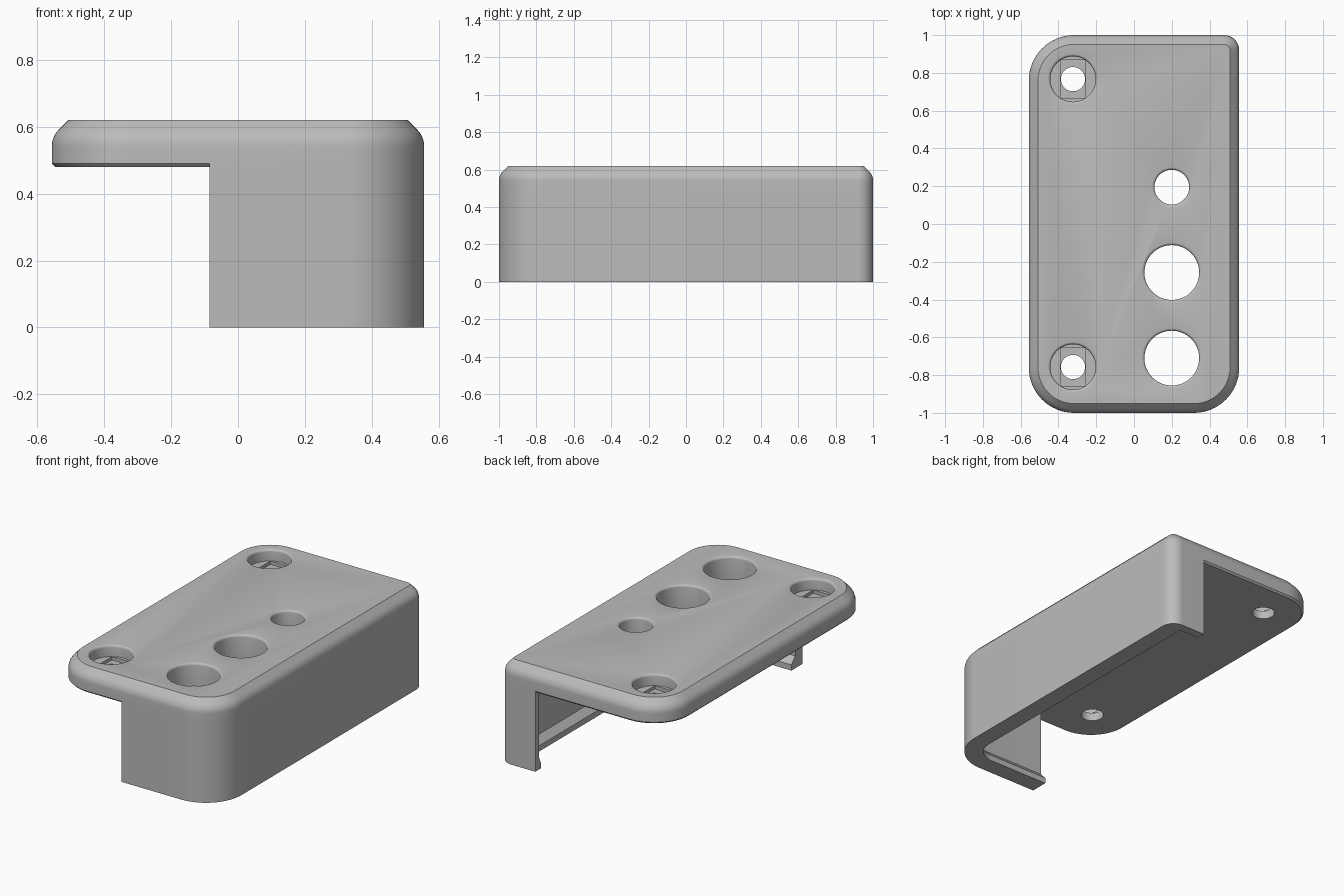
import bpy
import bmesh
from math import sin, cos, pi, radians

cube = bpy.data.objects.get("Cube")
if cube:
    bpy.data.objects.remove(cube)

HALF_X, TOP, UNDER = 0.557, 0.62, 0.48
BIG, SMALL = 0.24, 0.08

grey = bpy.data.materials.new("plain grey")
grey.use_nodes = True
colour = (0.5, 0.5, 0.5, 1)
grey.diffuse_color = colour
grey.node_tree.nodes["Principled BSDF"].inputs["Base Color"].default_value = colour


def finish(name, bm):
    bmesh.ops.recalc_face_normals(bm, faces=bm.faces)
    mesh = bpy.data.meshes.new(name)
    bm.to_mesh(mesh)
    bm.free()
    mesh.materials.append(grey)
    obj = bpy.data.objects.new(name, mesh)
    bpy.context.collection.objects.link(obj)
    return obj


def corner(x, y, r, start, steps=16):
    """Quarter arc of a corner, counter-clockwise from the start angle."""
    return [(x + r * cos(start + pi / 2 * i / steps),
             y + r * sin(start + pi / 2 * i / steps)) for i in range(steps + 1)]


def right_corners(d, back=1.0):
    """Front right and back right corners of the outline inset by d."""
    rb, rs = max(BIG - d, 0.01), max(SMALL - d, 0.01)
    x = HALF_X - d
    return (corner(x - rb, -1 + d + rb, rb, -pi / 2)
            + corner(x - rs, 1 - d * back - rs, rs, 0))


def outline(d):
    r, x, y = BIG - d, -HALF_X + d, 1 - d
    return (right_corners(d) + corner(x + r, y - r, r, pi / 2)
            + corner(x + r, -y + r, r, pi))


def loft(name, rings, closed_path):
    """Skin rings of points; a closed path is capped top and bottom,
    an open path has a closed section and capped ends."""
    bm = bmesh.new()
    rows = [[bm.verts.new(p) for p in ring] for ring in rings]
    n, m = len(rows), len(rows[0])
    for i in range(n - 1 if closed_path else n):
        a, b = rows[i], rows[(i + 1) % n]
        for j in range(m if closed_path else m - 1):
            k = (j + 1) % m
            bm.faces.new((a[j], a[k], b[k], b[j]))
    if closed_path:
        bm.faces.new(rows[0])
        bm.faces.new(rows[-1])
    else:
        bm.faces.new([r[0] for r in rows])
        bm.faces.new([r[-1] for r in rows])
    return finish(name, bm)


def lathe(name, x, y, profile, steps=64):
    rings = [[(x + r * cos(2 * pi * i / steps), y + r * sin(2 * pi * i / steps), z)
              for i in range(steps)] for r, z in profile]
    return loft(name, rings, True)


def cut(target, cutter):
    cutter.hide_render = True
    mod = target.modifiers.new("cut", "BOOLEAN")
    mod.operation, mod.solver, mod.object = "DIFFERENCE", "EXACT", cutter
    bpy.context.view_layer.objects.active = target
    bpy.ops.object.modifier_apply(modifier=mod.name)
    bpy.data.objects.remove(cutter)


# Top plate: small chamfer below, rounded shoulder ending in a slope above
R = 0.07
edge = [(0.01, UNDER), (0, UNDER + 0.01)]
edge += [(R * (1 - cos(a)), TOP - 0.078 + R * sin(a))
         for a in (radians(45) * i / 6 for i in range(7))]
edge.append((0.049, TOP))
plate = loft("top_plate", [[(x, y, z) for x, y in outline(d)] for d, z in edge], True)


def rim(r, bottom):
    """Hole profile with a softened upper rim."""
    soft = [(r + 0.014 * (1 - sin(a)), TOP - 0.014 * (1 - cos(a)))
            for a in (pi / 2 * i / 4 for i in range(5))]
    return [(r + 0.014, TOP + 0.05)] + soft + [(r, bottom)]


# Openings for controls
for y, r in ((0.195, 0.092), (-0.257, 0.145), (-0.71, 0.145)):
    cut(plate, lathe("opening_cutter", 0.2, y, rim(r, 0.3)))

# Recessed screw holes, each with a shallow slot across its floor
for y in (0.767, -0.757):
    cut(plate, lathe("recess_cutter", -0.323, y, rim(0.12, 0.55)))
    slot = [[(-0.323 + sx * 0.066, y + sy * 0.1, z)
             for sx, sy in ((-1, -1), (1, -1), (1, 1), (-1, 1))] for z in (0.53, 0.58)]
    cut(plate, loft("slot_cutter", slot, True))
    cut(plate, lathe("screw_cutter", -0.323, y, [(0.064, 0.4), (0.064, 0.6)]))

# Side wall wrapping front, right and a short return at the back, lipped below
section = [(0, 0), (0, UNDER + 0.01), (0.07, UNDER + 0.01), (0.07, 0.075),
           (0.108, 0.035), (0.108, 0)]
rings = []
for d, z in section:
    path = right_corners(d, 0.5)
    path = [(-0.085, path[0][1])] + path + [(0.315, path[-1][1])]
    rings.append([(x, y, z) for x, y in path])
wall = loft("side_wall", rings, False)

# Smooth curves, sharp edges
for obj in (plate, wall):
    bpy.ops.object.select_all(action="DESELECT")
    obj.select_set(True)
    bpy.context.view_layer.objects.active = obj
    bpy.ops.object.shade_smooth_by_angle(angle=radians(32))
